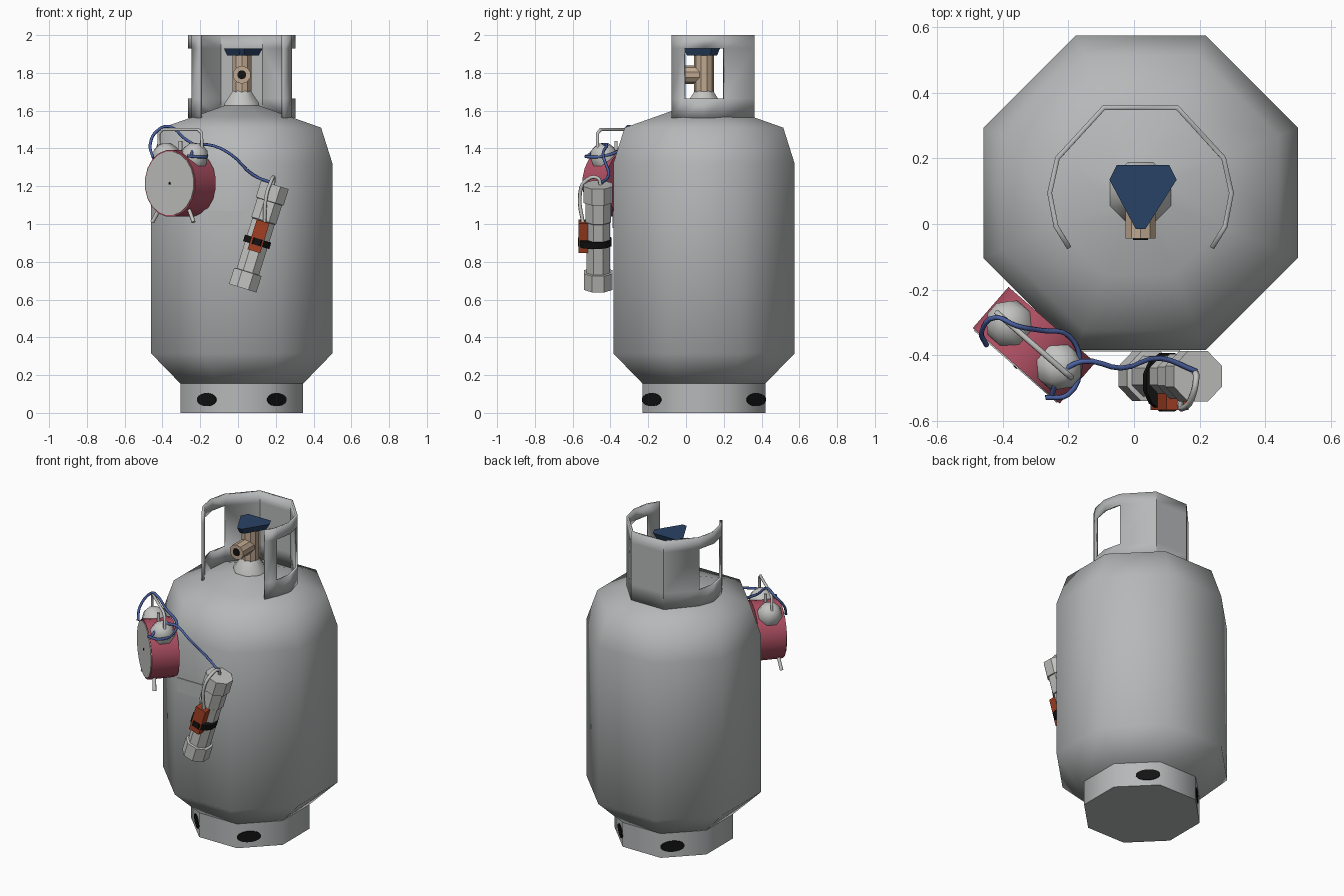
import bpy, bmesh, math
from mathutils import Matrix, Vector

if "Cube" in bpy.data.objects:
    bpy.data.objects.remove(bpy.data.objects["Cube"])


def mat(name, r, g, b):
    m = bpy.data.materials.new(name)
    m.diffuse_color = (r, g, b, 1)
    m.use_nodes = True
    m.node_tree.nodes["Principled BSDF"].inputs["Base Color"].default_value = m.diffuse_color
    return m


GREY = mat("tank grey", .47, .48, .485)
PALE = mat("pale metal", .55, .55, .54)
RED = mat("dusty red", .43, .08, .125)
ORANGE = mat("burnt orange", .36, .05, .017)
TAN = mat("brass tan", .52, .39, .28)
NAVY = mat("navy", .022, .055, .13)
BLUE = mat("wire blue", .07, .12, .36)
BLACK = mat("black", .006, .006, .006)

CX, CY = .02, .095                      # tank axis
OCT = 1 / math.cos(math.pi / 8)         # flat distance -> corner radius


def finish(name, bm, material, angle=35):
    bmesh.ops.recalc_face_normals(bm, faces=bm.faces[:])
    me = bpy.data.meshes.new(name)
    bm.to_mesh(me)
    bm.free()
    ob = bpy.data.objects.new(name, me)
    bpy.context.collection.objects.link(ob)
    me.materials.append(material)
    bpy.ops.object.select_all(action='DESELECT')
    ob.select_set(True)
    bpy.context.view_layer.objects.active = ob
    bpy.ops.object.shade_smooth_by_angle(angle=math.radians(angle))
    return ob


def lathe(name, profile, sides, matrix, material, angle=35):
    """Closed revolved shape from (radius, height) points."""
    bm = bmesh.new()
    rings = []
    for r, z in profile:
        rings.append([bm.verts.new((r * math.cos(t), r * math.sin(t), z)) for t in
                      (2 * math.pi * (i + .5) / sides for i in range(sides))])
    for a, b in zip(rings, rings[1:]):
        for i in range(sides):
            j = (i + 1) % sides
            bm.faces.new((a[i], a[j], b[j], b[i]))
    bm.faces.new(rings[0])
    bm.faces.new(rings[-1])
    bm.transform(matrix)
    return finish(name, bm, material, angle)


def rod(name, points, radius, material, smooth=True):
    """Round wire through points."""
    cu = bpy.data.curves.new(name, 'CURVE')
    cu.dimensions = '3D'
    cu.bevel_depth = radius
    cu.bevel_resolution = 1
    cu.use_fill_caps = True
    cu.resolution_u = 4
    if smooth:
        sp = cu.splines.new('BEZIER')
        sp.bezier_points.add(len(points) - 1)
        for bp, p in zip(sp.bezier_points, points):
            bp.co = p
            bp.handle_left_type = bp.handle_right_type = 'AUTO'
    else:
        sp = cu.splines.new('POLY')
        sp.points.add(len(points) - 1)
        for pt, p in zip(sp.points, points):
            pt.co = (*p, 1)
    ob = bpy.data.objects.new(name, cu)
    bpy.context.collection.objects.link(ob)
    cu.materials.append(material)
    return ob


def box(name, size, matrix, material):
    bm = bmesh.new()
    bmesh.ops.create_cube(bm, size=1, matrix=matrix @ Matrix.Diagonal((*size, 1)))
    return finish(name, bm, material)


def frame(origin, x, y, z):
    m = Matrix((x, y, z)).transposed().to_4x4()
    m.translation = origin
    return m


axis = Matrix.Translation((CX, CY, 0))

# Tank, foot ring and neck
lathe("tank_body", [(r * OCT, z) for r, z in ((.32, .15), (.48, .315), (.48, 1.32), (.42, 1.51),
      (.25, 1.57), (.07, 1.635))], 8, axis, GREY, 60)
lathe("foot_ring", [(.325 * OCT, 0), (.325 * OCT, .16)], 8, axis, GREY, 50)
lathe("valve_neck", [(.105, 1.61), (.098, 1.64), (.052, 1.705)], 8, axis, PALE, 50)

# Dark oval holes on the diagonal faces of the foot ring
for i, (sx, sy) in enumerate(((1, 1), (1, -1), (-1, 1), (-1, -1))):
    n = Vector((sx, sy, 0)).normalized()
    u = Vector((0, 0, 1)).cross(n)
    m = frame(Vector((CX + sx * .185, CY + sy * .2765, .07)), u, Vector((0, 0, 1)), n)
    lathe(f"foot_hole_{i + 1}", [(1, -.004), (1, .004)], 16,
          m @ Matrix.Diagonal((.072, .035, 1, 1)), BLACK)

# Guard collar: open sheet with a window on each side
half = [(.115, .267), (.26, .11), (.285, 0), (.265, -.105), (.224, -.172)]
outline = half[::-1] + [(-x, y) for x, y in half]
bm = bmesh.new()
rows = [[bm.verts.new((CX + x, CY + y, z)) for x, y in outline] for z in (1.56, 1.665, 1.93, 2)]
for k in range(3):
    for i in range(9):
        if k == 1 and i in (1, 2, 6, 7):
            continue
        bm.faces.new((rows[k][i], rows[k][i + 1], rows[k + 1][i + 1], rows[k + 1][i]))
collar = finish("guard_collar", bm, GREY)
sol = collar.modifiers.new("thickness", 'SOLIDIFY')
sol.thickness = .015
sol.offset = -1

# Valve with side outlet and hand wheel
lathe("valve_stem", [(.053, 1.695), (.053, 1.9)], 10, axis, TAN)
front = Matrix.Translation((CX, CY, 1.79)) @ Matrix.Rotation(math.pi / 2, 4, 'X')
lathe("valve_outlet", [(.048, 0), (.048, .14)], 10, front, TAN)
lathe("outlet_hole", [(.024, .139), (.024, .144)], 10, front, BLACK)
wheel = [(-.075, .135), (-.053, .18), (.108, .18), (.13, .135), (.035, -.015), (.005, -.015)]
bm = bmesh.new()
low = [bm.verts.new((CX + (x - CX) * .82, CY + (y - CY) * .82, 1.893)) for x, y in wheel]
top = [bm.verts.new((x, y, 1.93)) for x, y in wheel]
for i in range(6):
    j = (i + 1) % 6
    bm.faces.new((low[i], low[j], top[j], top[i]))
bm.faces.new(low)
bm.faces.new(top)
finish("hand_wheel", bm, NAVY)

# Flat tape on the tank front
box("front_tape", (.3, .006, .09), Matrix.Translation((-.01, -.386, 1.025)), GREY)

# Alarm clock: local x = across, local y = up, local z = out of the face
W = Vector((.754, -.656, 0))
N = Vector((-.656, -.754, 0))
UP = Vector((0, 0, 1))
clock = frame(Vector((-.305, -.37, 1.215)), W, UP, N)
lathe("clock_case", [(.178, -.083), (.178, .083)], 20, clock, RED)
lathe("clock_face", [(.17, .08), (.17, .087)], 20, clock, PALE)
lathe("clock_pin", [(.007, .086), (.007, .09)], 8, clock, BLACK)
for side, s in (("left", -1), ("right", 1)):
    tilt = clock @ Matrix.Rotation(-s * math.radians(35), 4, 'Z') @ \
        Matrix.Translation((0, .155, 0)) @ Matrix.Rotation(-math.pi / 2, 4, 'X')
    lathe(f"{side}_bell", [(.076, 0), (.074, .03), (.055, .07), (.02, .09)], 8, tilt, PALE, 60)
    rod(f"{side}_clock_leg", [clock @ Vector((s * .1, -.13, .05)),
                              clock @ Vector((s * .145, -.205, .06))], .011, PALE, False)
rod("clock_handle", [clock @ Vector(p) for p in ((-.15, .17, 0), (-.15, .265, 0), (-.125, .285, 0),
    (.125, .285, 0), (.15, .265, 0), (.15, .17, 0))], .009, PALE, False)
rod("clock_hammer", [clock @ Vector((0, .16, 0)), clock @ Vector((0, .225, 0))], .01, PALE, False)

# Capped tube leaning on the tank: local z runs up the tube
A = Vector((.297, 0, .955)).normalized()
Y = Vector((0, 1, 0))
tube = frame(Vector((.025, -.465, .66)), Y.cross(A), Y, A)
lathe("capped_tube", [(.082, 0), (.082, .09), (.067, .092), (.067, .37), (.074, .375), (.074, .48),
      (.083, .482), (.083, .573)], 8, tube, PALE)
box("small_box", (.07, .05, .165), tube @ Matrix.Translation((-.002, -.078, .287)), ORANGE)
lathe("strap", [(1, -.018), (1, .018)], 12, tube @ Matrix.Translation((0, -.018, .257)) @
      Matrix.Diagonal((.075, .092, 1, 1)), BLACK)

# Wires
rod("tube_wire", [(.185, -.45, 1.2), (.19, -.47, 1.245), (.175, -.535, 1.225),
    (.15, -.562, 1.15), (.14, -.545, 1.0)], .01, PALE)
rod("clock_wire", [(-.45, -.37, 1.35), (-.465, -.33, 1.42), (-.42, -.285, 1.5),
    (-.36, -.31, 1.515), (-.28, -.325, 1.45), (-.2, -.34, 1.4), (-.165, -.43, 1.36),
    (-.2, -.52, 1.355), (-.27, -.53, 1.36)], .008, BLUE)
rod("link_wire", [(-.25, -.52, 1.36), (-.225, -.46, 1.41), (-.16, -.42, 1.42), (-.04, -.44, 1.37),
    (.08, -.41, 1.26), (.19, -.45, 1.215)], .008, BLUE)
